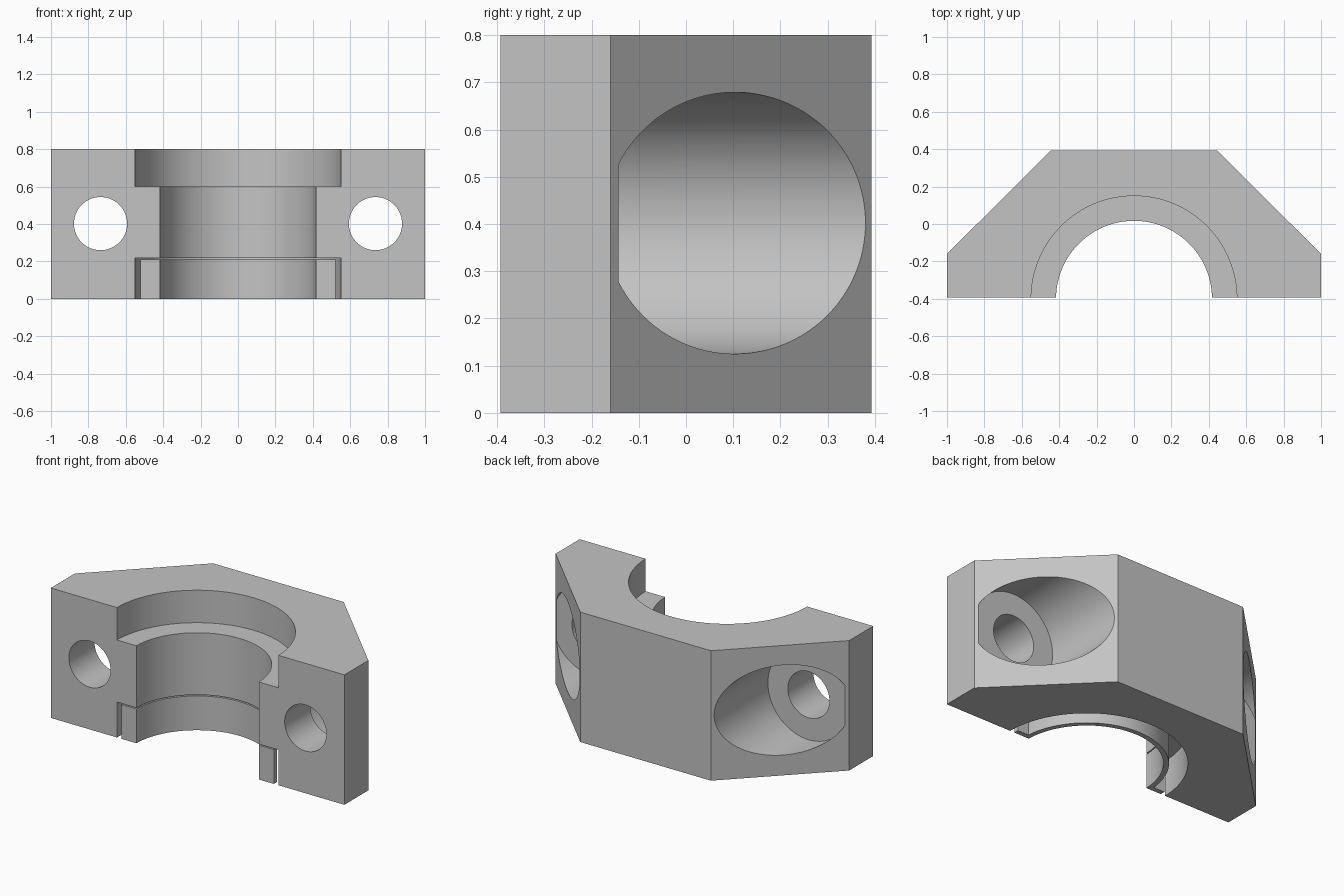
import bpy, bmesh
from math import asin, cos, sin, pi, radians

if "Cube" in bpy.data.objects:
    bpy.data.objects.remove(bpy.data.objects["Cube"], do_unlink=True)

HEIGHT, FRONT, BACK = 0.8, -0.393, 0.393
AXIS_Y = -0.4                      # axis of the half bore
BORE_R, RECESS_R = 0.417, 0.55

grey = bpy.data.materials.new("plain_grey")
grey.use_nodes = True
colour = (0.55, 0.55, 0.55, 1)
grey.diffuse_color = colour
grey.node_tree.nodes["Principled BSDF"].inputs["Base Color"].default_value = colour


def prism(name, outline, z0, z1):
    """Extrude a plan outline from z0 up to z1."""
    bm = bmesh.new()
    base = bm.faces.new([bm.verts.new((x, y, z0)) for x, y in outline])
    top = bmesh.ops.extrude_face_region(bm, geom=[base])["geom"]
    bmesh.ops.translate(bm, vec=(0, 0, z1 - z0),
                        verts=[v for v in top if isinstance(v, bmesh.types.BMVert)])
    bmesh.ops.recalc_face_normals(bm, faces=bm.faces)
    mesh = bpy.data.meshes.new(name)
    bm.to_mesh(mesh)
    bm.free()
    mesh.materials.append(grey)
    ob = bpy.data.objects.new(name, mesh)
    bpy.context.collection.objects.link(ob)
    return ob


def select(ob):
    bpy.ops.object.select_all(action="DESELECT")
    ob.select_set(True)
    bpy.context.view_layer.objects.active = ob


def drill(target, radius, centre, depth, along_y=False):
    """Cut a round hole, then discard its cutter."""
    bpy.ops.mesh.primitive_cylinder_add(
        vertices=128, radius=radius, depth=depth, location=centre,
        rotation=(pi / 2 if along_y else 0, 0, 0))
    cutter = bpy.context.object
    cutter.hide_render = True
    cutter.data.materials.append(grey)
    select(target)
    mod = target.modifiers.new("hole", "BOOLEAN")
    mod.operation, mod.solver, mod.object = "DIFFERENCE", "EXACT", cutter
    bpy.ops.object.modifier_apply(modifier=mod.name)
    bpy.data.objects.remove(cutter, do_unlink=True)


def arc(radius, y_end, steps=64):
    """Half circle from right to left, ending at y_end on both sides."""
    a = asin((y_end - AXIS_Y) / radius)
    angles = [a + (pi - 2 * a) * i / steps for i in range(steps + 1)]
    return [(radius * cos(t), AXIS_Y + radius * sin(t)) for t in angles]


# Chamfered clamp block
half = [(1, FRONT), (1, -0.16), (0.445, BACK)]
block = prism("clamp_block", half + [(-x, y) for x, y in reversed(half)], 0, HEIGHT)

# Half bore with a wider recess at the top and bottom
drill(block, BORE_R, (0, AXIS_Y, HEIGHT / 2), 2)
drill(block, RECESS_R, (0, AXIS_Y, 0.6 + 0.5), 1)
drill(block, RECESS_R, (0, AXIS_Y, 0.218 - 0.5), 1)

# Bolt holes with deep head pockets from the back
for side in (-1, 1):
    drill(block, 0.142, (side * 0.735, 0, 0.402), 2, True)
    drill(block, 0.277, (side * 0.735, -0.143 + 0.5, 0.402), 1, True)

# Thin sleeve standing in the bottom recess, with a tab at each end
WALL, TAB_X = 0.03, 0.52
tab_y = FRONT + WALL
outline = (arc(BORE_R, FRONT) + [(-TAB_X, FRONT), (-TAB_X, tab_y)]
           + arc(BORE_R + WALL, tab_y)[::-1] + [(TAB_X, tab_y), (TAB_X, FRONT)])
sleeve = prism("recess_sleeve", outline, 0, 0.211)

for ob in (block, sleeve):
    select(ob)
    bpy.ops.object.shade_smooth_by_angle(angle=radians(30))
